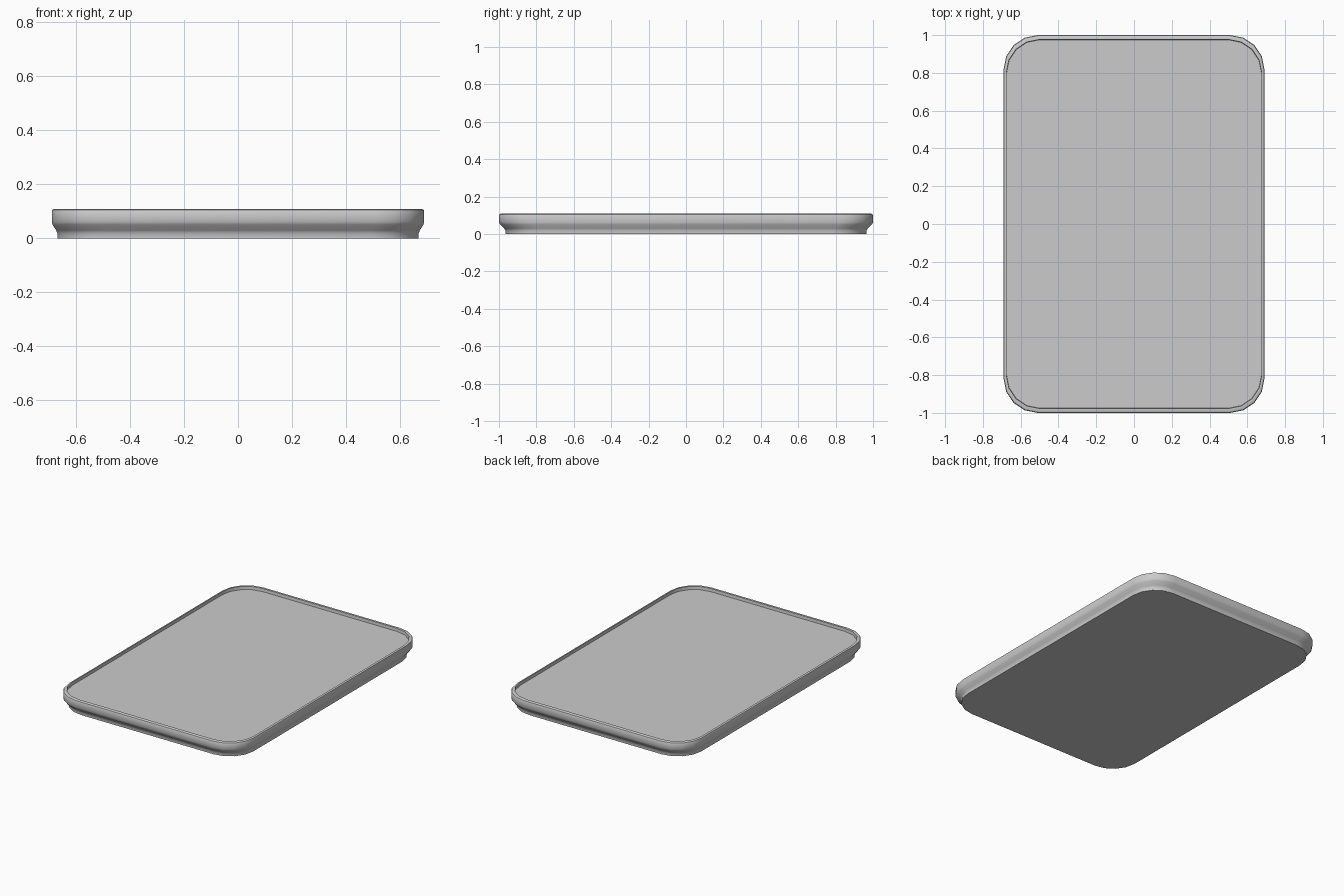
import bpy, bmesh
from math import sin, cos, pi

if "Cube" in bpy.data.objects:
    bpy.data.objects.remove(bpy.data.objects["Cube"])

CORNER_SEGMENTS = 4


def ring(bm, hx, hy, z, r):
    """Rounded rectangle loop of vertices at height z."""
    verts = []
    for i, (sx, sy) in enumerate([(1, 1), (-1, 1), (-1, -1), (1, -1)]):
        for k in range(CORNER_SEGMENTS + 1):
            a = (i + k / CORNER_SEGMENTS) * pi / 2
            verts.append(bm.verts.new((sx * (hx - r) + r * cos(a),
                                       sy * (hy - r) + r * sin(a), z)))
    return verts


# Tray cross-section from the foot, up the flared side, over the rim to the floor
profile = [  # half width, half depth, height, corner radius
    (0.669, 0.965, 0.000, 0.175),
    (0.669, 0.965, 0.018, 0.175),
    (0.674, 0.973, 0.030, 0.177),
    (0.687, 0.994, 0.050, 0.18),
    (0.690, 1.000, 0.062, 0.18),
    (0.690, 1.000, 0.098, 0.18),
    (0.688, 0.997, 0.105, 0.18),
    (0.684, 0.991, 0.108, 0.18),
    (0.676, 0.977, 0.108, 0.176),
    (0.675, 0.975, 0.088, 0.176),
]

bm = bmesh.new()
rings = [ring(bm, *p) for p in profile]
for lo, hi in zip(rings, rings[1:]):
    n = len(lo)
    for i in range(n):
        j = (i + 1) % n
        bm.faces.new((lo[i], lo[j], hi[j], hi[i]))

# Underside and recessed floor
bm.faces.new(rings[0][::-1])
bm.faces.new(rings[-1])
bmesh.ops.recalc_face_normals(bm, faces=bm.faces)

mesh = bpy.data.meshes.new("tray")
bm.to_mesh(mesh)
bm.free()
tray = bpy.data.objects.new("tray", mesh)
bpy.context.collection.objects.link(tray)

# Smooth sides, crisp rim and foot
bpy.context.view_layer.objects.active = tray
tray.select_set(True)
bpy.ops.object.shade_smooth_by_angle(angle=pi / 5)
